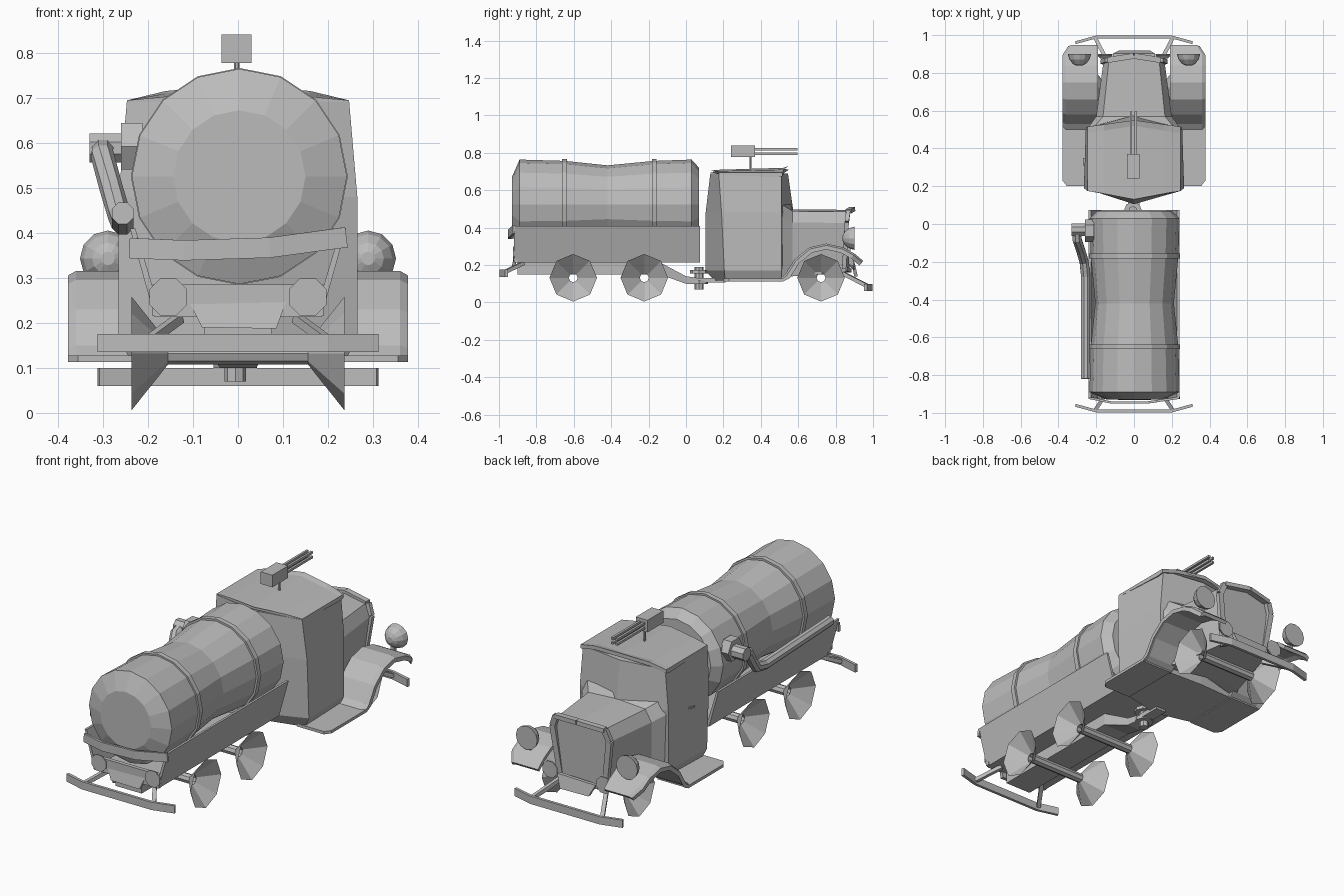
import bpy, bmesh, math
from mathutils import Vector

if "Cube" in bpy.data.objects:
    bpy.data.objects.remove(bpy.data.objects["Cube"], do_unlink=True)

paint = bpy.data.materials.new("plain grey")
paint.use_nodes = True
GREY = (0.5, 0.5, 0.5, 1)
paint.diffuse_color = GREY
paint.node_tree.nodes["Principled BSDF"].inputs["Base Color"].default_value = GREY


def loft(name, rings, caps=True):
    """Skin a list of closed rings with the same number of points."""
    bm = bmesh.new()
    rows = [[bm.verts.new(p) for p in ring] for ring in rings]
    n = len(rows[0])
    for a, b in zip(rows, rows[1:]):
        for i in range(n):
            j = (i + 1) % n
            bm.faces.new((a[i], a[j], b[j], b[i]))
    if caps:
        bm.faces.new(rows[0])
        bm.faces.new(rows[-1])
    bmesh.ops.recalc_face_normals(bm, faces=bm.faces)
    mesh = bpy.data.meshes.new(name)
    bm.to_mesh(mesh)
    bm.free()
    mesh.materials.append(paint)
    bpy.context.collection.objects.link(bpy.data.objects.new(name, mesh))


def circle(center, r, n, axis, turn=0.0):
    pts = []
    for i in range(n):
        a = math.tau * (i + turn) / n
        u, v = r * math.cos(a), r * math.sin(a)
        pts.append(center + Vector({"x": (0, u, v), "y": (u, 0, v), "z": (u, v, 0)}[axis]))
    return pts


def lathe(name, center, axis, profile, n, caps=True, turn=0.0):
    """Profile is a list of (distance along the axis, radius)."""
    rings = []
    for d, r in profile:
        c = Vector(center)
        c["xyz".index(axis)] += d
        rings.append(circle(c, r, n, axis, turn))
    loft(name, rings, caps)


def sweep(name, pts, w, h, n=4):
    """Sweep a w by h section along a path; four sides give a flat bar."""
    pts = [Vector(p) for p in pts]
    rings = []
    for i, p in enumerate(pts):
        t = (pts[min(i + 1, len(pts) - 1)] - pts[max(i - 1, 0)]).normalized()
        up = Vector((0, 0, 1)) if abs(t.z) < 0.9 else Vector((0, 1, 0))
        side = t.cross(up).normalized()
        up = side.cross(t)
        k = math.sqrt(0.5) if n == 4 else 0.5
        ang = [math.tau * (j + 0.5) / n for j in range(n)]
        rings.append([p + side * (w * k * math.cos(a)) + up * (h * k * math.sin(a)) for a in ang])
    loft(name, rings)


def box(name, x0, x1, y0, y1, z0, z1):
    loft(name, [[(x0, y0, z), (x1, y0, z), (x1, y1, z), (x0, y1, z)] for z in (z0, z1)])


def mirrored(half):
    """Complete a half outline whose first and last points lie on x = 0."""
    return half + [(-p[0],) + tuple(p[1:]) for p in reversed(half[1:-1])]


# Tank with a slack waist and two straps
lathe("tank", (0.003, 0, 0.525), "y",
      [(-0.93, 0.147), (-0.89, 0.239), (-0.65, 0.232), (-0.42, 0.208),
       (-0.17, 0.232), (0.03, 0.239), (0.07, 0.195)], 16)
for y in (-0.65, -0.17):
    lathe("tank_strap", (0.003, y, 0.525), "y", [(-0.013, 0.241), (0.013, 0.241)], 16)

# Open tray that cradles the tank
outer = [(-0.24, 0.41), (-0.185, 0.213), (0.185, 0.213), (0.24, 0.41)]
inner = [(0.228, 0.41), (0.175, 0.23), (-0.175, 0.23), (-0.228, 0.41)]
loft("tray", [[(x, y, z) for x, z in outer + inner] for y in (-0.92, 0.075)])
box("tray_end", -0.19, 0.19, -0.92, -0.9, 0.215, 0.285)
sweep("tray_rear_rail", [(-0.24, -0.92, 0.366), (-0.12, -0.945, 0.361),
                         (0.07, -0.945, 0.367), (0.24, -0.92, 0.39)], 0.012, 0.045)

# Trailer chassis and coupling
loft("chassis", [[(-w, y, a), (w, y, a), (w, y, b), (-w, y, b)] for y, w, a, b in
                 ((-0.9, 0.075, 0.15, 0.215), (-0.14, 0.075, 0.15, 0.215),
                  (0.0, 0.04, 0.1, 0.14), (0.07, 0.03, 0.1, 0.13))])
lathe("coupling_pin", (-0.006, 0.07, 0), "z", [(0.07, 0.024), (0.19, 0.024)], 8)
for z in (0.1, 0.155):
    lathe("coupling_flange", (-0.006, 0.07, z), "z", [(0, 0.048), (0.018, 0.048)], 8)
box("coupling_arm", -0.03, 0.03, 0.07, 0.21, 0.106, 0.13)

# Dished wheels on hollow axles
for y in (-0.603, -0.223, 0.722):
    lathe("axle", (0, y, 0.132), "x", [(-0.165, 0.024), (0.165, 0.024)], 8, caps=False)
    for s in (1, -1):
        lathe("wheel", (0, y, 0.132), "x", [(s * 0.155, 0.024), (s * 0.237, 0.127)], 8, caps=False)

# Bumpers, lamps and plates: end, bumper height, strut root, lamp and plate places
for s, z, root, lamp, plate in ((-1, 0.155, (0.87, 0.21), (0.9, 0.257), (0.9, 0.187)),
                                (1, 0.08, (0.84, 0.155), (0.875, 0.215), (0.885, 0.14))):
    sweep("bumper", [(-0.31, s * 0.96, z), (-0.2, s * 0.99, z),
                     (0.2, s * 0.99, z), (0.31, s * 0.96, z)], 0.015, 0.04)
    for x in (-1, 1):
        sweep("bumper_strut", [(x * 0.205, s * 0.985, z), (x * 0.13, s * root[0], root[1])], 0.02, 0.02)
        lathe("marker_lamp", (x * 0.155, s * lamp[0], lamp[1]), "y",
              [(0, 0.025), (s * 0.02, 0.045), (s * 0.026, 0.045)], 8, turn=0.5)
    low = plate[1]
    loft("lower_plate", [[(-0.11, y, low + 0.063), (0.11, y, low + 0.068), (0.085, y + s * 0.015, low),
                          (-0.08, y + s * 0.015, low + 0.003)]
                         for y in (s * plate[0], s * (plate[0] + 0.018))])

# Cab body: plan outlines stacked by height
loft("cab", [[(x, y, z) for x, y in mirrored([(0, rear), (w, corner), (w - 0.01, 0.51), (0, nose)])]
             for z, w, rear, corner, nose in
             ((0.118, 0.24, 0.15, 0.21, 0.52), (0.17, 0.265, 0.105, 0.205, 0.52),
              (0.48, 0.265, 0.105, 0.19, 0.575), (0.69, 0.247, 0.13, 0.175, 0.545))])

# Roof, crowned towards a lip over the windscreen
rings = []
for y, bow, crown, thick in ((0.177, -0.047, 0.014, 0.012), (0.48, 0.04, 0.026, 0.025), (0.515, 0.035, 0.035, 0.02)):
    top = []
    for x in (-0.247, -0.16, 0, 0.16, 0.247):
        k = 1 - abs(x) / 0.247
        top.append((x, y + bow * k, 0.694 + crown * min(1, k * 1.7)))
    rings.append(top + [(x, v, z - thick) for x, v, z in reversed(top)])
loft("roof", rings)

# Bonnet with a pointed nose
rings = []
for y, w, low, top, bottom, point in ((0.5, 0.25, 0.24, 0.52, 0.14, 0.06), (0.57, 0.2, 0.2, 0.488, 0.14, 0.0),
                                      (0.85, 0.163, 0.13, 0.485, 0.16, 0.025)):
    rings.append(mirrored([(0, y + point, top + 0.01), (w * 0.82, y + point / 3, top),
                           (w, y, top - 0.06), (low, y, bottom), (0, y + point, bottom)]))
loft("bonnet", rings)

# Radiator rim
rim = mirrored([(0, 0.89, 0.5), (0.14, 0.868, 0.487), (0.163, 0.86, 0.43), (0.128, 0.845, 0.18), (0, 0.87, 0.17)])
for a, b in zip(rim, rim[1:] + rim[:1]):
    sweep("radiator_rim", [a, b], 0.03, 0.022)

# Wings, running boards and head lamps
wing = [(0.5, 0.128), (0.53, 0.15), (0.58, 0.23), (0.66, 0.295), (0.75, 0.315),
        (0.84, 0.295), (0.9, 0.262), (0.948, 0.222)]
section = [(0.19, 0), (0.36, 0), (0.378, 0.01), (0.378, 0.032), (0.355, 0.018), (0.19, 0.018)]
for s in (1, -1):
    rings = []
    for i, (y, z) in enumerate(wing):
        y0, z0 = wing[max(i - 1, 0)]
        y1, z1 = wing[min(i + 1, len(wing) - 1)]
        n = Vector((z1 - z0, y0 - y1)).normalized()
        shrink = 0.03 if i == len(wing) - 1 else 0
        rings.append([(s * (x - shrink * (x > 0.3)), y + n.x * d, max(0.113, z + n.y * d)) for x, d in section])
    loft("wing", rings)
    plan = [(0.2, 0.2), (0.355, 0.2), (0.378, 0.23), (0.378, 0.52), (0.2, 0.52)]
    loft("running_board", [[(s * x, y, z) for x, y in plan] for z in (0.113, 0.128)])
    lathe("head_lamp", (s * 0.289, 0.9, 0.343), "y",
          [(-0.062, 0.015), (-0.052, 0.035), (-0.028, 0.054), (0, 0.062)], 12)
    sweep("head_lamp_stem", [(s * 0.287, 0.87, 0.26), (s * 0.287, 0.87, 0.31)], 0.02, 0.02)

# Door handle on one side
sweep("door_handle", [(-0.263, 0.31, 0.43), (-0.263, 0.35, 0.435)], 0.012, 0.008)

# Roof gun: stem, housing and four thin barrels
lathe("gun_stem", (-0.003, 0.345, 0), "z", [(0.69, 0.006), (0.785, 0.006)], 6)
box("gun_housing", -0.037, 0.03, 0.24, 0.37, 0.777, 0.84)
for x in (-0.016, 0.009):
    for z in (0.795, 0.819):
        sweep("gun_barrel", [(x, 0.36, z), (x, 0.595, z)], 0.012, 0.012)

# Valve and hose on the tank side
lathe("valve", (0, -0.03, 0.588), "x", [(-0.33, 0.035), (-0.19, 0.035)], 8, turn=0.5)
lathe("valve_flange", (0, -0.035, 0.592), "x", [(-0.26, 0.06), (-0.212, 0.06)], 6)
sweep("hose", [(-0.3, -0.03, 0.59), (-0.302, -0.08, 0.575), (-0.282, -0.14, 0.5), (-0.264, -0.2, 0.44),
               (-0.256, -0.28, 0.42), (-0.256, -0.82, 0.443)], 0.052, 0.052, 8)
